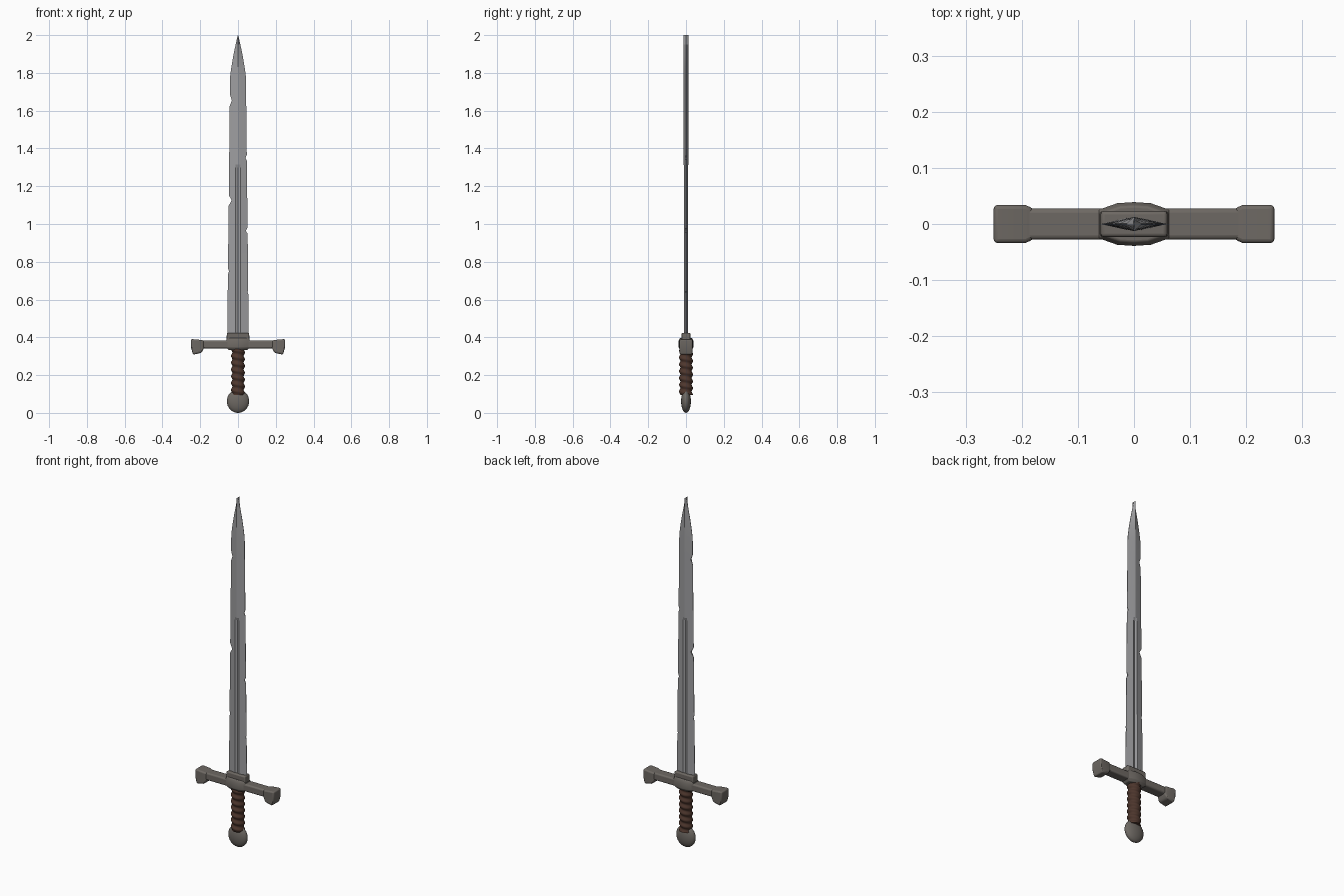
import bpy, bmesh, math

if "Cube" in bpy.data.objects:
    bpy.data.objects.remove(bpy.data.objects["Cube"])


def material(name, rgb):
    m = bpy.data.materials.new(name)
    m.diffuse_color = (*rgb, 1)
    m.use_nodes = True
    m.node_tree.nodes["Principled BSDF"].inputs["Base Color"].default_value = m.diffuse_color
    return m


steel = material("blade steel", (0.34, 0.34, 0.35))
iron = material("dull iron", (0.155, 0.14, 0.125))
leather = material("brown leather", (0.075, 0.037, 0.026))


def finish(name, bm, mat, bevel=0.0, angle=35):
    bmesh.ops.recalc_face_normals(bm, faces=bm.faces)
    me = bpy.data.meshes.new(name)
    bm.to_mesh(me)
    bm.free()
    me.materials.append(mat)
    ob = bpy.data.objects.new(name, me)
    bpy.context.collection.objects.link(ob)
    if bevel:
        mod = ob.modifiers.new("bevel", "BEVEL")
        mod.width = bevel
        mod.segments = 3
    bpy.ops.object.select_all(action='DESELECT')
    ob.select_set(True)
    bpy.context.view_layer.objects.active = ob
    bpy.ops.object.shade_smooth_by_angle(angle=math.radians(angle))
    return ob


def loft(rings):
    """Skin closed rings of equal length and cap both ends."""
    bm = bmesh.new()
    vs = [[bm.verts.new(p) for p in r] for r in rings]
    n = len(vs[0])
    for a, b in zip(vs, vs[1:]):
        for i in range(n):
            j = (i + 1) % n
            bm.faces.new((a[i], a[j], b[j], b[i]))
    bm.faces.new(vs[0])
    bm.faces.new(vs[-1])
    return bm


# Blade: diamond section with a fuller and chipped edges
LEFT_NICKS = [(1.655, 0.011, 0.030), (1.125, 0.016, 0.028), (0.75, 0.006, 0.015)]
RIGHT_NICKS = [(1.35, 0.007, 0.016), (0.965, 0.009, 0.018), (0.64, 0.004, 0.012)]
RIDGE, GROOVE, FULLER_TOP = 0.0125, 0.013, 1.315


def half_width(z):
    if z > 1.78:
        t = (2.0 - z) / 0.22
        return 0.0008 + 0.0412 * (t + 0.35 * t * (1 - t))
    return 0.057 - 0.015 * (z - 0.40) / 1.38


def edge(z, nicks):
    w = half_width(z)
    for c, depth, half in nicks:
        w -= depth * max(0, 1 - abs(z - c) / half)
    return w


stations = {0.40, 1.30, FULLER_TOP, 1.5, 1.78, 1.83, 1.89, 1.95, 2.0}
for c, d, h in LEFT_NICKS + RIGHT_NICKS:
    stations |= {c - h, c, c + h}
rings = []
for z in sorted(stations):
    w = half_width(z)
    g = min(GROOVE, w * 0.4)
    deep = 0.004 if z < 1.31 else RIDGE

    def thick(x):
        return RIDGE * (1 - x / w) + 0.0008

    l, r = edge(z, LEFT_NICKS), edge(z, RIGHT_NICKS)
    front = [(-l, thick(l)), (-g, thick(g)), (0, deep), (g, thick(g)), (r, thick(r))]
    rings.append([(x, -y, z) for x, y in front] + [(x, y, z) for x, y in reversed(front)])
finish("blade", loft(rings), steel, angle=12)


# Guard: bar, flared ends, swollen centre and blade collar
def prism_y(pts, y):
    return loft([[(x, s * y, z) for x, z in pts] for s in (-1, 1)])


finish("guard_bar", prism_y([(-0.21, 0.342), (0.21, 0.342), (0.21, 0.384), (-0.21, 0.384)], 0.028),
       iron, 0.008)
for side, s in (("left", -1), ("right", 1)):
    stn = [(0.178, 0.346, 0.382, 0.027), (0.194, 0.318, 0.386, 0.034),
           (0.238, 0.308, 0.390, 0.034), (0.250, 0.350, 0.390, 0.034)]
    bm = loft([[(s * x, -y, lo), (s * x, y, lo), (s * x, y, hi), (s * x, -y, hi)]
               for x, lo, hi, y in stn])
    finish("guard_end_" + side, bm, iron, 0.007)

bulge = [(-0.064, 0.025), (-0.03, 0.037), (0, 0.039), (0.03, 0.037), (0.064, 0.025)]
outline = [(x, -y) for x, y in bulge] + [(x, y) for x, y in reversed(bulge)]
finish("guard_centre", loft([[(x * k, y * k, z) for x, y in outline]
       for z, k in ((0.332, 0.75), (0.346, 1), (0.382, 1), (0.396, 0.82))]), iron, 0.003)
finish("blade_collar", prism_y([(-0.061, 0.375), (0.061, 0.375), (0.059, 0.424), (-0.059, 0.424)], 0.023),
       iron, 0.006)

# Grip: spiral leather wrap
rings = []
N, M = 24, 70
for k in range(M + 1):
    z = 0.095 + 0.25 * k / M
    ring = []
    for i in range(N):
        a = 2 * math.pi * i / N
        r = 0.0335 + 0.0035 * math.sin(2 * math.pi * (z - 0.095) / 0.036 + a)
        ring.append((r * math.cos(a), r * math.sin(a), z))
    rings.append(ring)
finish("grip", loft(rings), leather, angle=60)

# Pommel: flattened ball with a short neck
bm = bmesh.new()
bmesh.ops.create_uvsphere(bm, u_segments=28, v_segments=16, radius=1)
for v in bm.verts:
    v.co = (v.co.x * 0.059, v.co.y * 0.026, v.co.z * 0.062 + 0.062)
finish("pommel", bm, iron, angle=60)
